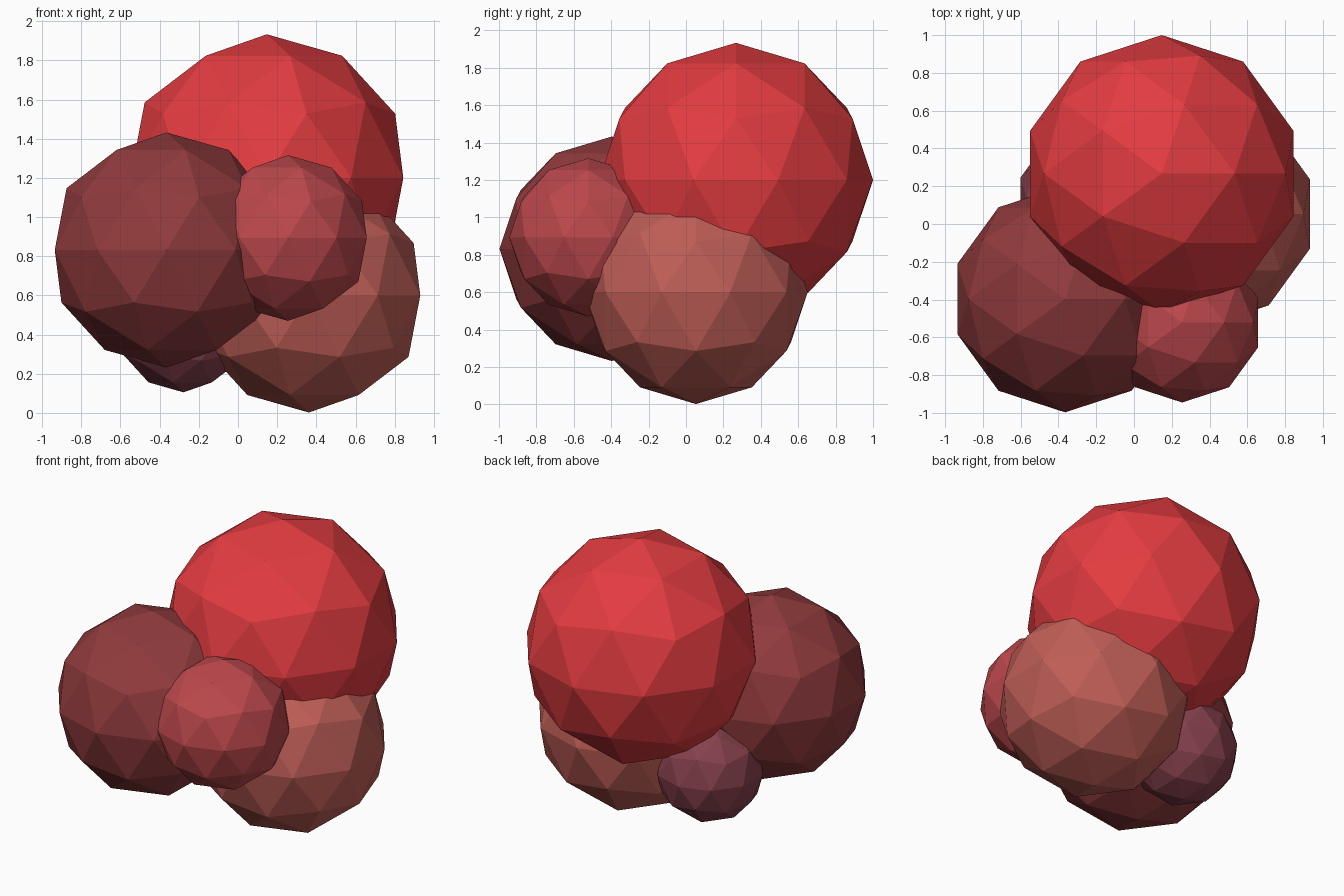
import bpy

if "Cube" in bpy.data.objects:
    bpy.data.objects.remove(bpy.data.objects["Cube"])


def colour(name, rgb):
    # display colour (0-255) to linear
    mat = bpy.data.materials.new(name)
    mat.diffuse_color = tuple((c / 255) ** 2.2 for c in rgb) + (1.0,)
    mat.use_nodes = True
    mat.node_tree.nodes["Principled BSDF"].inputs["Base Color"].default_value = mat.diffuse_color
    return mat


def ball(name, centre, radius, rgb):
    # faceted 80-sided ball
    bpy.ops.mesh.primitive_ico_sphere_add(subdivisions=2, radius=radius, location=centre)
    obj = bpy.context.object
    obj.name = name
    obj.data.materials.append(colour(name + "_colour", rgb))
    return obj


# cluster of overlapping balls: name, centre, radius, colour
CLUSTER = [
    ("large_top_ball", (0.147, 0.267, 1.20), 0.733, (226, 62, 66)),
    ("left_ball", (-0.365, -0.397, 0.832), 0.60, (143, 61, 63)),
    ("right_ball", (0.362, 0.053, 0.60), 0.598, (190, 94, 87)),
    ("front_ball", (0.255, -0.522, 0.893), 0.423, (186, 73, 77)),
    ("small_back_ball", (-0.278, 0.14, 0.445), 0.34, (132, 66, 77)),
]

for part in CLUSTER:
    ball(*part)
